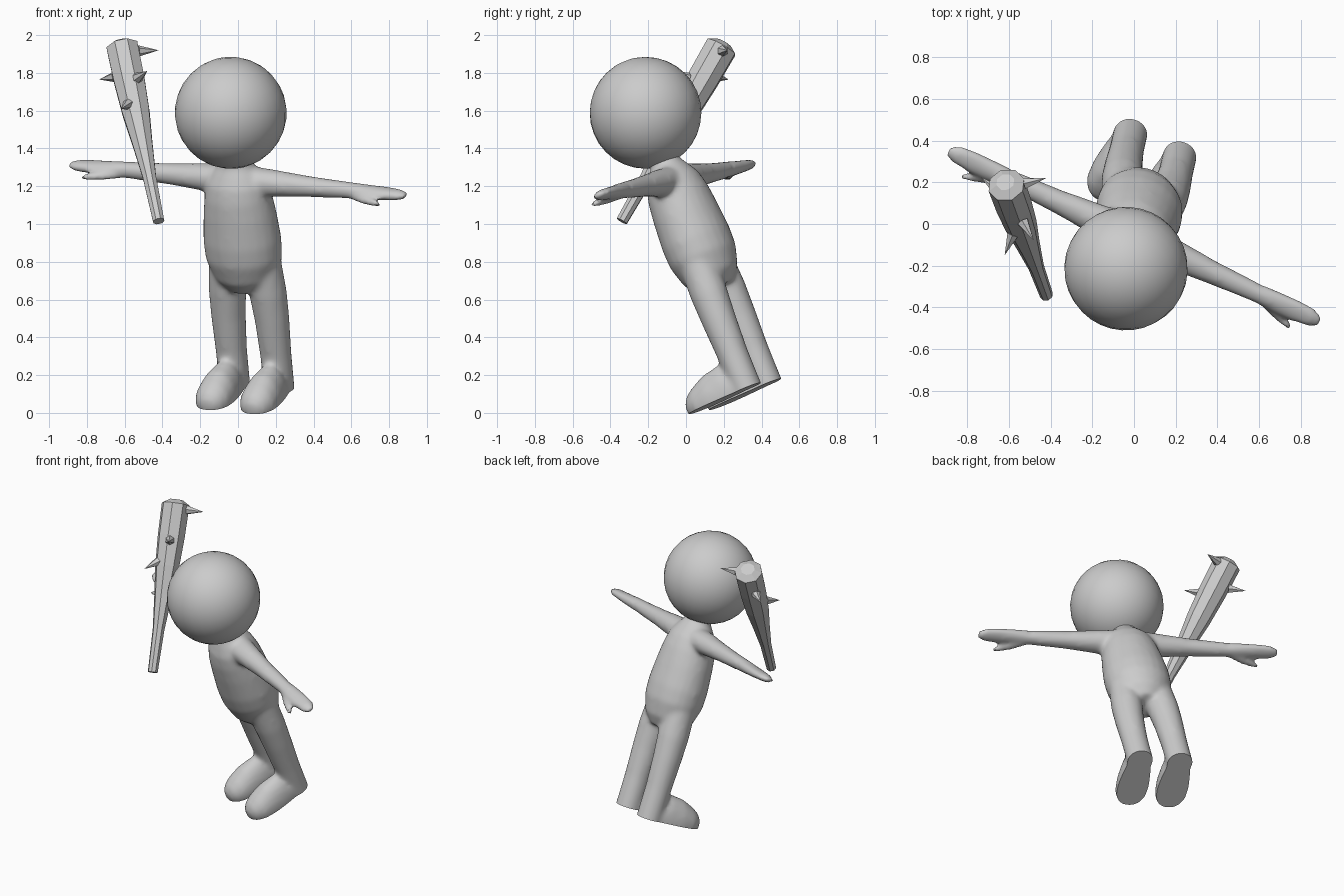
import bpy, bmesh
from math import cos, sin, tau, radians
from mathutils import Matrix, Vector

cube = bpy.data.objects.get("Cube")
if cube:
    bpy.data.objects.remove(cube, do_unlink=True)

grey = bpy.data.materials.new("plain_grey")
grey.use_nodes = True
grey.diffuse_color = (0.6, 0.6, 0.6, 1)
grey.node_tree.nodes["Principled BSDF"].inputs["Base Color"].default_value = (0.6, 0.6, 0.6, 1)

# Leaning pose of the whole figure: side, back and up axes plus the heel point
side = Vector((0.906, -0.417, -0.083)).normalized()
up = Vector((-0.084, -0.377, 0.922))
up = (up - side * up.dot(side)).normalized()
back = up.cross(side)
pose = Matrix((side, back, up)).transposed().to_4x4()
pose.translation = (0.10, 0.375, 0.14)


def loft(bm, axis, sections, count=24):
    """Closed tube of elliptical rings; each section is (centre, radius_a, radius_b)."""
    a, b = {"x": ((0, 1, 0), (0, 0, 1)),
            "y": ((1, 0, 0), (0, 0, 1)),
            "z": ((1, 0, 0), (0, 1, 0))}[axis]
    a, b = Vector(a), Vector(b)
    rings = []
    for centre, ra, rb in sections:
        rings.append([bm.verts.new(Vector(centre) + a * ra * cos(tau * i / count)
                                   + b * rb * sin(tau * i / count)) for i in range(count)])
    faces = [bm.faces.new(rings[0]), bm.faces.new(rings[-1])]
    for low, high in zip(rings, rings[1:]):
        for i in range(count):
            j = (i + 1) % count
            faces.append(bm.faces.new((low[i], low[j], high[j], high[i])))
    bmesh.ops.recalc_face_normals(bm, faces=faces)


def add_object(name, bm, matrix=None, smooth=True):
    mesh = bpy.data.meshes.new(name)
    bm.to_mesh(mesh)
    bm.free()
    mesh.materials.append(grey)
    obj = bpy.data.objects.new(name, mesh)
    bpy.context.scene.collection.objects.link(obj)
    if matrix:
        obj.matrix_world = matrix
    if smooth:
        bpy.ops.object.select_all(action="DESELECT")
        obj.select_set(True)
        bpy.context.view_layer.objects.active = obj
        bpy.ops.object.shade_smooth_by_angle(angle=radians(40))
    return obj


# Torso and neck
bm = bmesh.new()
torso = [(0.57, 0.10, 0.10), (0.64, 0.17, 0.15), (0.75, 0.208, 0.18), (0.85, 0.212, 0.183),
         (1.0, 0.198, 0.172), (1.1, 0.183, 0.162), (1.18, 0.165, 0.142), (1.24, 0.125, 0.108),
         (1.28, 0.088, 0.082), (1.38, 0.078, 0.076)]
loft(bm, "z", [((0, -0.005, z), rx, ry) for z, rx, ry in torso])

arm = [(0.04, 0.09, 0.08), (0.2, 0.076, 0.072), (0.4, 0.058, 0.056), (0.65, 0.046, 0.044),
       (0.75, 0.052, 0.038), (0.86, 0.056, 0.031), (0.94, 0.048, 0.026), (0.985, 0.024, 0.017)]
thumb = [(0.68, -0.02, 0.02), (0.76, -0.05, 0.025), (0.84, -0.077, 0.022), (0.88, -0.09, 0.013)]
leg = [(-0.06, 0.13, 0.082), (0.2, 0.13, 0.083), (0.4, 0.127, 0.092), (0.55, 0.118, 0.1),
       (0.75, 0.1, 0.1)]
foot = [(0.0, 0.07, 0.10), (-0.1, 0.09, 0.155), (-0.2, 0.102, 0.14), (-0.28, 0.098, 0.105),
        (-0.33, 0.075, 0.075), (-0.36, 0.035, 0.035)]
for s in (1, -1):
    loft(bm, "x", [((s * x, 0.01, 1.18), ry, rz) for x, ry, rz in arm])
    loft(bm, "x", [((s * x, y, 1.158), r, r) for x, y, r in thumb], 12)
    loft(bm, "z", [((s * x, 0, z), r, r) for z, x, r in leg])
    loft(bm, "y", [((s * 0.13, y, 0.02), rx, rz) for y, rx, rz in foot])

# Fuse the parts into one soft skin
blend = add_object("body_blend", bm, smooth=False)
remesh = blend.modifiers.new("fuse", "REMESH")
remesh.mode = "VOXEL"
remesh.voxel_size = 0.014
soften = blend.modifiers.new("soften", "SMOOTH")
soften.factor = 0.5
soften.iterations = 10
bpy.context.view_layer.update()
fused = blend.evaluated_get(bpy.context.evaluated_depsgraph_get())
bm = bmesh.new()
bm.from_mesh(fused.to_mesh())
bpy.data.objects.remove(blend, do_unlink=True)

# Slice the feet to give flat soles
cut = bmesh.ops.bisect_plane(bm, geom=bm.verts[:] + bm.edges[:] + bm.faces[:],
                             plane_co=(0, 0, 0), plane_no=(0, 0, 1), clear_inner=True)
bmesh.ops.holes_fill(bm, edges=[e for e in bm.edges if e.is_boundary])
add_object("body", bm, pose)

# Head
bm = bmesh.new()
bmesh.ops.create_uvsphere(bm, u_segments=32, v_segments=16, radius=0.296)
add_object("head", bm, pose @ Matrix.Translation((0, 0, 1.57)))

# Club: eight-sided tapered shaft with a low cap
club_base = Vector((-0.42, -0.34, 1.015))
club_top = Vector((-0.615, 0.195, 1.95))
axis = club_top - club_base
bm = bmesh.new()
shaft = [(0, 0.032), (0.25, 0.038), (0.45, 0.058), (0.62, 0.078), (0.8, 0.088),
         (0.985, 0.09), (1.01, 0.045)]
loft(bm, "z", [((0, 0, t * axis.length), r, r) for t, r in shaft], 8)
turn = axis.to_track_quat("Z", "Y").to_matrix().to_4x4()
add_object("club", bm, Matrix.Translation(club_base) @ turn, smooth=False)

# Spikes: each cone runs from inside the club to its tip
spikes = [(0.96, (-0.42, 0.22, 1.92)), (0.83, (-0.735, 0.225, 1.765)),
          (0.78, (-0.48, -0.08, 1.81)), (0.68, (-0.62, -0.15, 1.61))]
for n, (t, tip) in enumerate(spikes, 1):
    tip = Vector(tip)
    root = club_base + axis * t
    reach = tip - root
    start = tip - reach.normalized() * 0.11
    bm = bmesh.new()
    bmesh.ops.create_cone(bm, cap_ends=True, segments=6, radius1=0.03, radius2=0, depth=0.11)
    turn = reach.to_track_quat("Z", "Y").to_matrix().to_4x4()
    add_object(f"club_spike_{n}", bm, Matrix.Translation((start + tip) / 2) @ turn, smooth=False)
